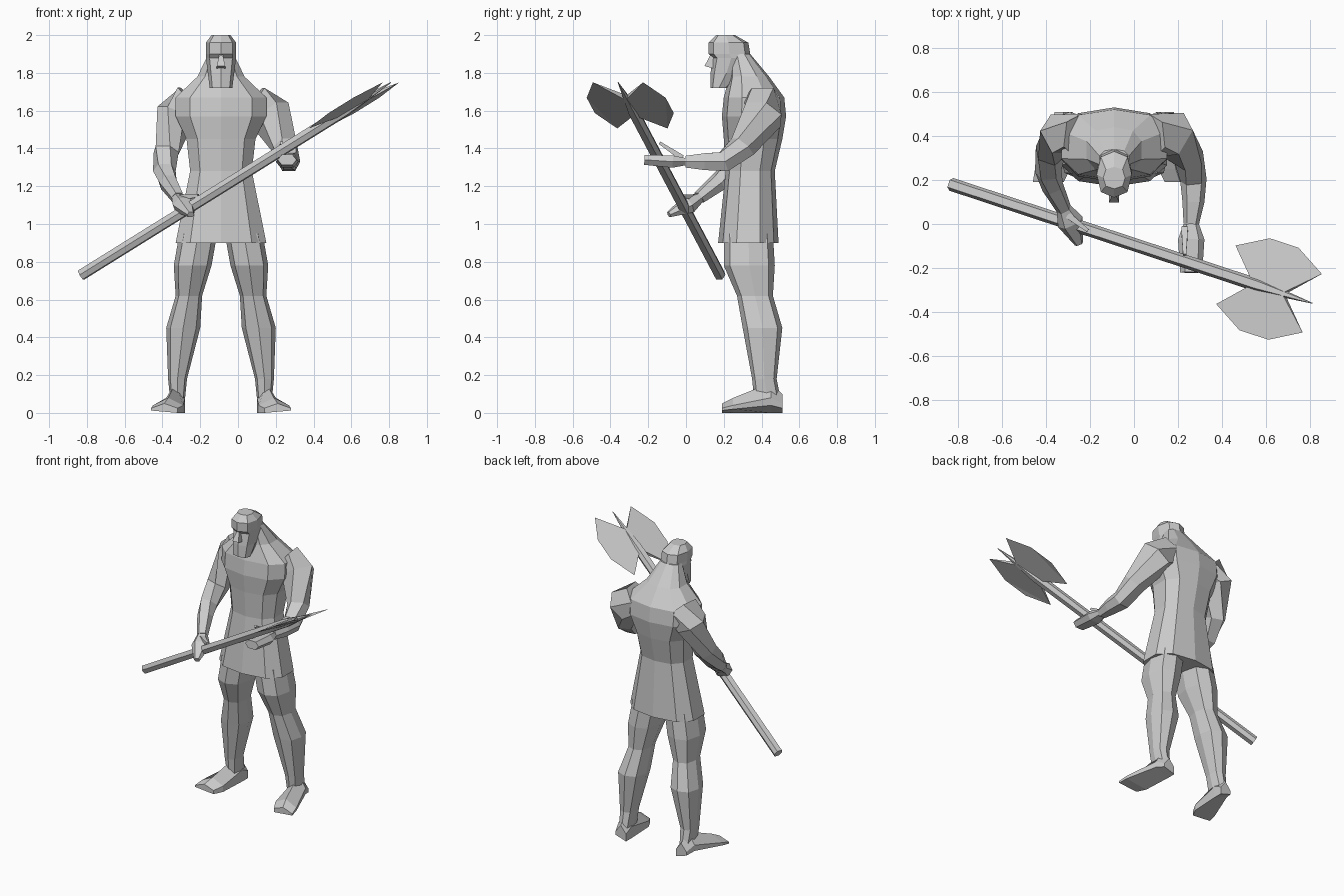
import bpy, bmesh, math
from mathutils import Vector

cube = bpy.data.objects.get("Cube")
if cube:
    bpy.data.objects.remove(cube, do_unlink=True)

GREY = (.6, .6, .6, 1)
clay = bpy.data.materials.new("clay_grey")
clay.use_nodes = True
clay.diffuse_color = GREY
clay.node_tree.nodes["Principled BSDF"].inputs["Base Color"].default_value = GREY

UP = Vector((0, 0, 1))
MIDDLE = -.09  # the figure's own centre line, beside the long weapon


def finish(name, bm):
    """Turn a bmesh into a flat-shaded, single-colour object."""
    bmesh.ops.recalc_face_normals(bm, faces=bm.faces)
    mesh = bpy.data.meshes.new(name)
    bm.to_mesh(mesh)
    bm.free()
    mesh.materials.append(clay)
    bpy.context.collection.objects.link(bpy.data.objects.new(name, mesh))


def loft(name, rings):
    """Skin a list of equal point rings and cap both ends."""
    bm = bmesh.new()
    loops = [[bm.verts.new(point) for point in ring] for ring in rings]
    for low, high in zip(loops, loops[1:]):
        for i in range(len(low)):
            bm.faces.new((low[i - 1], low[i], high[i], high[i - 1]))
    bm.faces.new(loops[0])
    bm.faces.new(loops[-1])
    finish(name, bm)


def oval(centre, right, up, sides, turn=0):
    """Points of a slightly squared oval spanned by two half axes."""
    def squared(value):
        return math.copysign(abs(value) ** .8, value)

    angles = [math.tau * (i + turn) / sides for i in range(sides)]
    return [centre + right * squared(math.sin(a)) - up * squared(math.cos(a))
            for a in angles]


def stacked(name, sides, sections):
    """Loft level rings: height, centre x, half width, front y, back y."""
    rings = []
    for height, x, half, front, back in sections:
        centre = Vector((MIDDLE + x, (front + back) / 2, height))
        right = Vector((half, 0, 0))
        depth = Vector((0, (back - front) / 2, 0))
        rings.append(oval(centre, right, depth, sides))
    loft(name, rings)


def limb(name, path, sides=6, flat=1):
    """Loft rings square to a path of x, y, z, radius; flat squeezes the height."""
    points = [Vector(step[:3]) for step in path]
    rings = []
    for i, point in enumerate(points):
        ahead = points[min(i + 1, len(points) - 1)]
        behind = points[max(i - 1, 0)]
        along = (ahead - behind).normalized()
        across = along.cross(UP).normalized()
        radius = path[i][3]
        rings.append(oval(point, across * radius,
                          across.cross(along) * radius * flat, sides, turn=.5))
    loft(name, rings)


# Torso with flared tunic skirt, broad shoulders and sloping neck
stacked("tunic_torso", 10, [
    (.9, 0, .25, .17, .49),
    (1.28, 0, .17, .21, .47),
    (1.45, 0, .19, .2, .51),
    (1.57, 0, .25, .19, .53),
    (1.67, 0, .25, .2, .52),
    (1.78, 0, .13, .23, .44),
    (1.9, 0, .07, .24, .34)])

# Head: beard, cheeks, eye line, brow, crown
stacked("head", 8, [
    (1.72, 0, .06, .13, .22),
    (1.8, 0, .07, .13, .3),
    (1.88, 0, .08, .14, .34),
    (1.9, 0, .08, .12, .34),
    (1.96, 0, .08, .12, .33),
    (2, 0, .05, .16, .26)])
limb("nose", [(MIDDLE, .14, 1.9, .01), (MIDDLE, .12, 1.83, .03)], sides=4)

# Legs and outward-turned feet
LEG = [
    (.95, .12, .1, .2, .46),
    (.78, .15, .1, .2, .47),
    (.62, .17, .07, .27, .46),
    (.45, .2, .09, .3, .51),
    (.18, .23, .05, .35, .48),
    (.08, .23, .04, .36, .5)]
FOOT = [(.51, .23, .04, .1), (.45, .24, .05, .16), (.25, .28, .08, .08), (.19, .3, .07, .05)]

for side, tag in ((1, "left"), (-1, "right")):
    stacked(tag + "_leg", 8, [(height, x * side, half, front, back)
                              for height, x, half, front, back in LEG])
    rings = []
    for y, x, half, top in FOOT:
        inner, outer = (MIDDLE + side * (x + offset) for offset in (-half, half))
        ridge = MIDDLE + side * x
        rings.append([(inner, y, 0), (outer, y, top / 4), (outer, y, top / 2),
                      (ridge, y, top), (inner, y, top / 2)])
    loft(tag + "_foot", rings)

# Left arm, bent forward with the palm under the shaft
left_wrist = (.26, 0, 1.33, .035)
limb("left_arm", [
    (.08, .4, 1.65, .1), (.17, .41, 1.58, .11), (.25, .3, 1.41, .07),
    (.27, .2, 1.33, .06), (.27, .1, 1.33, .05), left_wrist])
limb("left_hand", [left_wrist, (.26, -.07, 1.33, .06), (.26, -.22, 1.34, .05)], flat=.6)
limb("left_thumb", [(.23, -.02, 1.35, .02), (.23, -.14, 1.43, .01)], sides=4)

# Right arm, hanging with the hand closed on the shaft
right_wrist = (-.32, .07, 1.14, .035)
limb("right_arm", [
    (-.25, .4, 1.66, .1), (-.33, .41, 1.58, .1), (-.38, .33, 1.38, .07),
    (-.39, .24, 1.28, .06), (-.37, .17, 1.22, .05), right_wrist])
limb("right_hand", [right_wrist, (-.29, .01, 1.1, .06), (-.25, -.09, 1.05, .02)], flat=.8)
limb("right_thumb", [(-.3, .04, 1.14, .02), (-.21, -.03, 1.15, .01)], sides=4)

# Axe shaft, narrowing to a spike at the tip
BUTT = Vector((-.83, .18, .73))
TIP = Vector((.81, -.36, 1.75))
ALONG = (TIP - BUTT).normalized()
ACROSS = UP.cross(ALONG).normalized()
FACING = ALONG.cross(ACROSS)
limb("axe_shaft", [(*BUTT, .03), (*(TIP - ALONG * .3), .03), (*TIP, .002)])

# Two mirrored blades: a thin rim of evenly spaced corners and a thicker root
for side, tag in ((1, "rear"), (-1, "front")):
    bm = bmesh.new()
    rim = [bm.verts.new(TIP - ALONG * .16 * i + ACROSS * side * reach)
           for i, reach in enumerate((.14, .22, .22, .14))]
    roots = [[bm.verts.new(TIP - ALONG * .16 * i + FACING * bulge) for i in (2, 1)]
             for bulge in (.015, -.015)]
    for root in roots:
        bm.faces.new(rim + root)
    (low, high), (low_back, high_back) = roots
    bm.faces.new((low, high, high_back, low_back))
    bm.faces.new((rim[-1], low, low_back))
    bm.faces.new((rim[0], high, high_back))
    finish("axe_blade_" + tag, bm)
